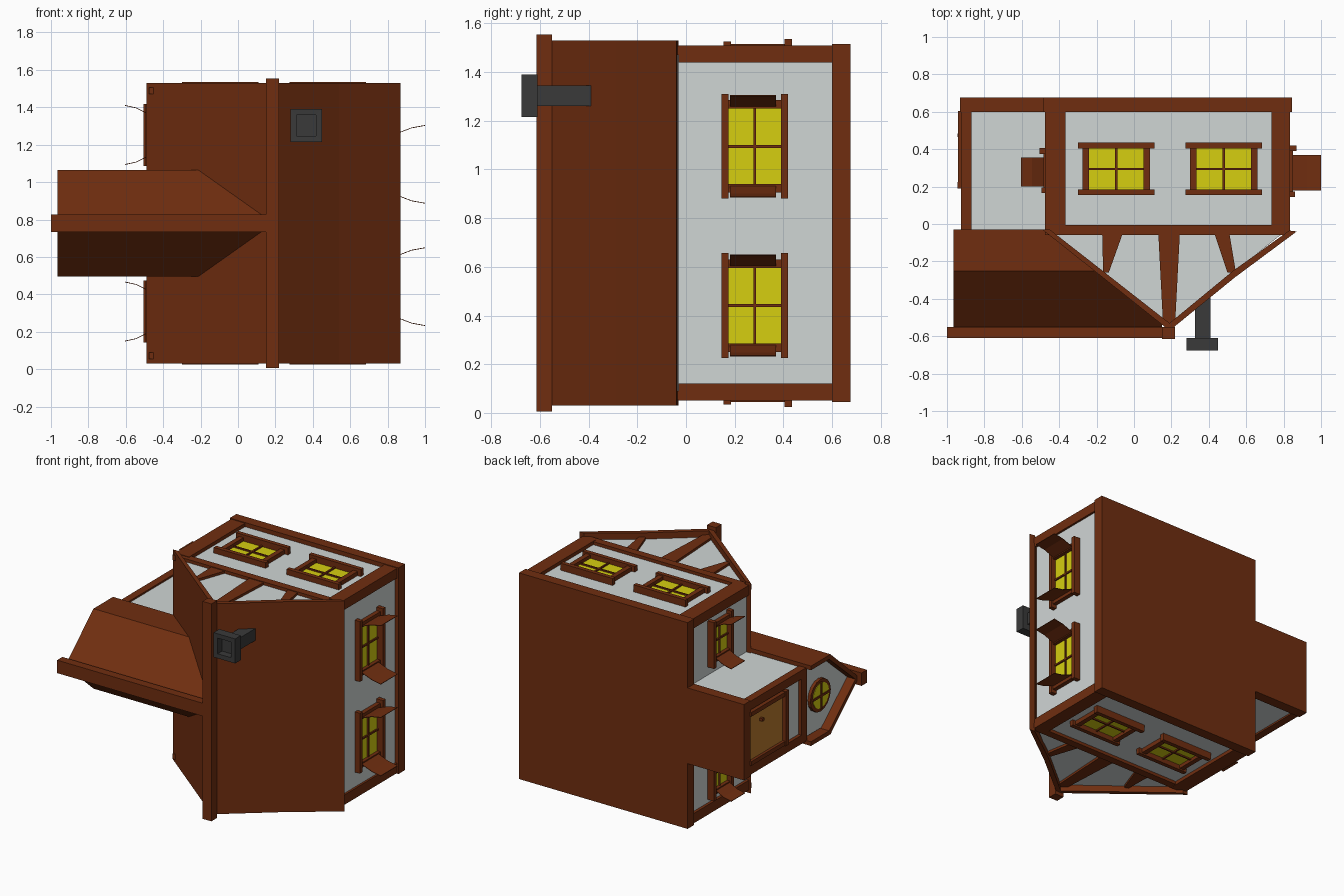
import bpy, bmesh, math
from mathutils import Vector

if "Cube" in bpy.data.objects:
    bpy.data.objects.remove(bpy.data.objects["Cube"])


def material(name, rgb):
    m = bpy.data.materials.new(name)
    m.use_nodes = True
    m.diffuse_color = (*rgb, 1)
    m.node_tree.nodes["Principled BSDF"].inputs["Base Color"].default_value = (*rgb, 1)
    return m


WOOD = material("brown timber", (0.162, 0.027, 0.005))
PLASTER = material("pale plaster", (0.63, 0.67, 0.665))
GLASS = material("yellow glass", (0.67, 0.62, 0.005))
STONE = material("dark stone", (0.042, 0.042, 0.042))
DOOR = material("tan door", (0.5, 0.2, 0.026))
MID = 0.78  # height of the mirror plane


def finish(name, bm, mat):
    bmesh.ops.recalc_face_normals(bm, faces=bm.faces)
    mesh = bpy.data.meshes.new(name)
    bm.to_mesh(mesh)
    bm.free()
    mesh.materials.append(mat)
    obj = bpy.data.objects.new(name, mesh)
    bpy.context.collection.objects.link(obj)
    return obj


def prism(name, pts, axis, lo, hi, mat):
    """Extrude a profile: (x, y) points along z, or (y, z) points along x."""
    bm = bmesh.new()
    place = (lambda p, d: (p[0], p[1], d)) if axis == "z" else (lambda p, d: (d, p[0], p[1]))
    a = [bm.verts.new(place(p, lo)) for p in pts]
    b = [bm.verts.new(place(p, hi)) for p in pts]
    bm.faces.new(a)
    bm.faces.new(b)
    for i in range(len(pts)):
        j = (i + 1) % len(pts)
        bm.faces.new((a[i], a[j], b[j], b[i]))
    return finish(name, bm, mat)


def box(name, x, y, z, mat):
    return prism(name, [(x[0], y[0]), (x[1], y[0]), (x[1], y[1]), (x[0], y[1])], "z", z[0], z[1], mat)


def around(half):
    return (MID - half, MID + half)


# Main body, base and roof
prism("main_walls", [(-0.455, 0.62), (0.82, 0.62), (0.82, -0.03), (0.53, -0.26),
                     (0.19, -0.54), (-0.2, -0.24), (-0.455, -0.03)], "z", *around(0.705), PLASTER)
box("main_base", (-0.485, 0.845), (0.6, 0.675), around(0.735), WOOD)
prism("main_roof", [(-0.49, -0.03), (-0.2, -0.26), (0.19, -0.57), (0.54, -0.285), (0.87, -0.04),
                    (0.83, -0.035), (0.53, -0.25), (0.19, -0.53), (-0.2, -0.225), (-0.45, -0.03)],
      "z", *around(0.75), WOOD)
box("main_ridge_beam", (0.15, 0.22), (-0.615, -0.55), around(0.775), WOOD)

# Corner posts and gable timbers on both ends
for side, label in ((1, "upper"), (-1, "lower")):
    def span(a, b):
        return sorted((MID + side * a, MID + side * b))
    for tag, x in (("left", (0.735, 0.835)), ("right", (-0.475, -0.365))):
        box(f"{label}_{tag}_corner_post", x, (-0.03, 0.61), span(0.66, 0.73), WOOD)
    box(f"{label}_tie_beam", (-0.475, 0.835), (-0.06, -0.005), span(0.69, 0.727), WOOD)
    struts = {"centre": (0.13, 0.245, 0.22, 0.155, -0.53),
              "right": (-0.17, -0.06, -0.135, -0.165, -0.26),
              "left": (0.43, 0.51, 0.545, 0.5, -0.26)}
    for tag, (a, b, c, d, top) in struts.items():
        prism(f"{label}_{tag}_strut", [(a, -0.05), (b, -0.05), (c, top), (d, top)],
              "z", *span(0.69, 0.722), WOOD)

# Wing with its steep-sided roof
prism("wing_walls", [(0.62, MID - 0.25), (0.62, MID + 0.25), (-0.24, MID + 0.25), (-0.53, MID),
                     (-0.24, MID - 0.25)], "x", -0.9, -0.35, PLASTER)
prism("wing_roof", [(-0.03, MID + 0.285), (-0.25, MID + 0.285), (-0.57, MID), (-0.25, MID - 0.285),
                    (-0.03, MID - 0.285), (-0.03, MID - 0.255), (-0.235, MID - 0.255), (-0.53, MID),
                    (-0.235, MID + 0.255), (-0.03, MID + 0.255)], "x", -0.965, 0.15, WOOD)
box("wing_ridge_beam", (-1.0, 0.18), (-0.61, -0.55), around(0.046), WOOD)
box("wing_base", (-0.93, -0.4), (0.6, 0.675), around(0.27), WOOD)
box("wing_cross_beam", (-0.925, -0.87), (-0.04, 0.02), around(0.262), WOOD)
for s, tag in ((1, "upper"), (-1, "lower")):
    box(f"wing_{tag}_post", (-0.925, -0.87), (-0.03, 0.61),
        sorted((MID + s * 0.2, MID + s * 0.262)), WOOD)
    box(f"door_{tag}_jamb", (-0.94, -0.89), (0.19, 0.605),
        sorted((MID + s * 0.16, MID + s * 0.19)), WOOD)

# Door
box("door_lintel", (-0.945, -0.89), (0.19, 0.225), around(0.195), WOOD)
box("door_panel", (-0.92, -0.89), (0.22, 0.605), around(0.16), DOOR)
box("door_knob", (-0.945, -0.915), (0.465, 0.485), (0.86, 0.88), WOOD)


def disc(radius, sides=16):
    steps = [2 * math.pi * i / sides for i in range(sides)]
    return [(-0.2 + radius * math.cos(t), MID + radius * math.sin(t)) for t in steps]


# Round gable window
prism("round_window_frame", disc(0.115), "x", -0.922, -0.89, WOOD)
prism("round_window_glass", disc(0.09), "x", -0.926, -0.91, GLASS)
box("round_window_upright", (-0.932, -0.91), (-0.295, -0.105), around(0.008), WOOD)
box("round_window_bar", (-0.932, -0.91), (-0.208, -0.192), around(0.095), WOOD)


def window(name, origin, u, n, half, v0, v1, shutter=0):
    """Window on a wall: u runs along the wall, n points outward, y runs down the house."""
    o, u, n = Vector(origin), Vector(u), Vector(n)

    def part(tag, us, vs, ns, mat):
        p = o + u * us[0] + n * ns[0]
        q = o + u * us[1] + n * ns[1]
        box(f"{name}_{tag}", sorted((p.x, q.x)), vs, sorted((p.z, q.z)), mat)

    mid = (v0 + v1) / 2
    part("glass", (-half, half), (v0, v1), (-0.02, 0.005), GLASS)
    part("upright", (-0.006, 0.006), (v0, v1), (-0.01, 0.015), WOOD)
    part("crossbar", (-half, half), (mid - 0.005, mid + 0.005), (-0.01, 0.015), WOOD)
    part("head", (-half - 0.05, half + 0.05), (v0 - 0.025, v0 + 0.005), (-0.01, 0.04), WOOD)
    part("sill", (-half - 0.05, half + 0.05), (v1 - 0.005, v1 + 0.025), (-0.01, 0.05), WOOD)
    for s, tag in ((1, "first"), (-1, "second")):
        part(f"{tag}_jamb", sorted((s * (half - 0.01), s * (half + 0.025))), (v0, v1), (-0.01, 0.03), WOOD)
        if shutter:
            # Thin bent shutter standing open
            path = [(0.03, half), (shutter * 0.6, half + 0.03), (shutter, half + 0.043)]
            bm = bmesh.new()
            rows = []
            for out, along in path:
                p = o + u * (s * along) + n * out
                rows.append([bm.verts.new((p.x, y, p.z + dz)) for y, dz in
                             ((v0 + 0.01, -0.002), (v1 - 0.025, -0.002), (v1 - 0.025, 0.002), (v0 + 0.01, 0.002))])
            for a, b in zip(rows, rows[1:]):
                for i in range(4):
                    j = (i + 1) % 4
                    bm.faces.new((a[i], a[j], b[j], b[i]))
            bm.faces.new(rows[0])
            bm.faces.new(rows[-1])
            finish(f"{name}_{tag}_shutter", bm, WOOD)


# Windows on the four walls
for s, label in ((1, "upper"), (-1, "lower")):
    for x, tag in ((-0.095, "right"), (0.48, "left")):
        window(f"{label}_{tag}_window", (x, 0, MID + s * 0.705), (1, 0, 0), (0, 0, s), 0.155, 0.18, 0.41)
    window(f"left_wall_{label}_window", (0.82, 0, 0.768 + s * 0.327), (0, 0, 1), (1, 0, 0),
           0.165, 0.17, 0.395, 0.18)
    window(f"right_wall_{label}_window", (-0.455, 0, MID + s * 0.472), (0, 0, 1), (-1, 0, 0),
           0.115, 0.19, 0.38, 0.15)

# Chimney with a hollow cap
box("chimney_stack", (0.325, 0.41), (-0.63, -0.36), (1.26, 1.345), STONE)
cap = box("chimney_cap", (0.28, 0.45), (-0.675, -0.61), (1.215, 1.39), STONE)
bm = bmesh.new()
bm.from_mesh(cap.data)
bm.normal_update()
mouth = min(bm.faces, key=lambda f: f.calc_center_median().y)
bmesh.ops.inset_region(bm, faces=[mouth], thickness=0.045)
bmesh.ops.translate(bm, vec=(0, 0.001, 0), verts=mouth.verts)
hole = bmesh.ops.extrude_discrete_faces(bm, faces=[mouth])["faces"][0]
bmesh.ops.translate(bm, vec=(0, 0.05, 0), verts=hole.verts)
bm.to_mesh(cap.data)
bm.free()
